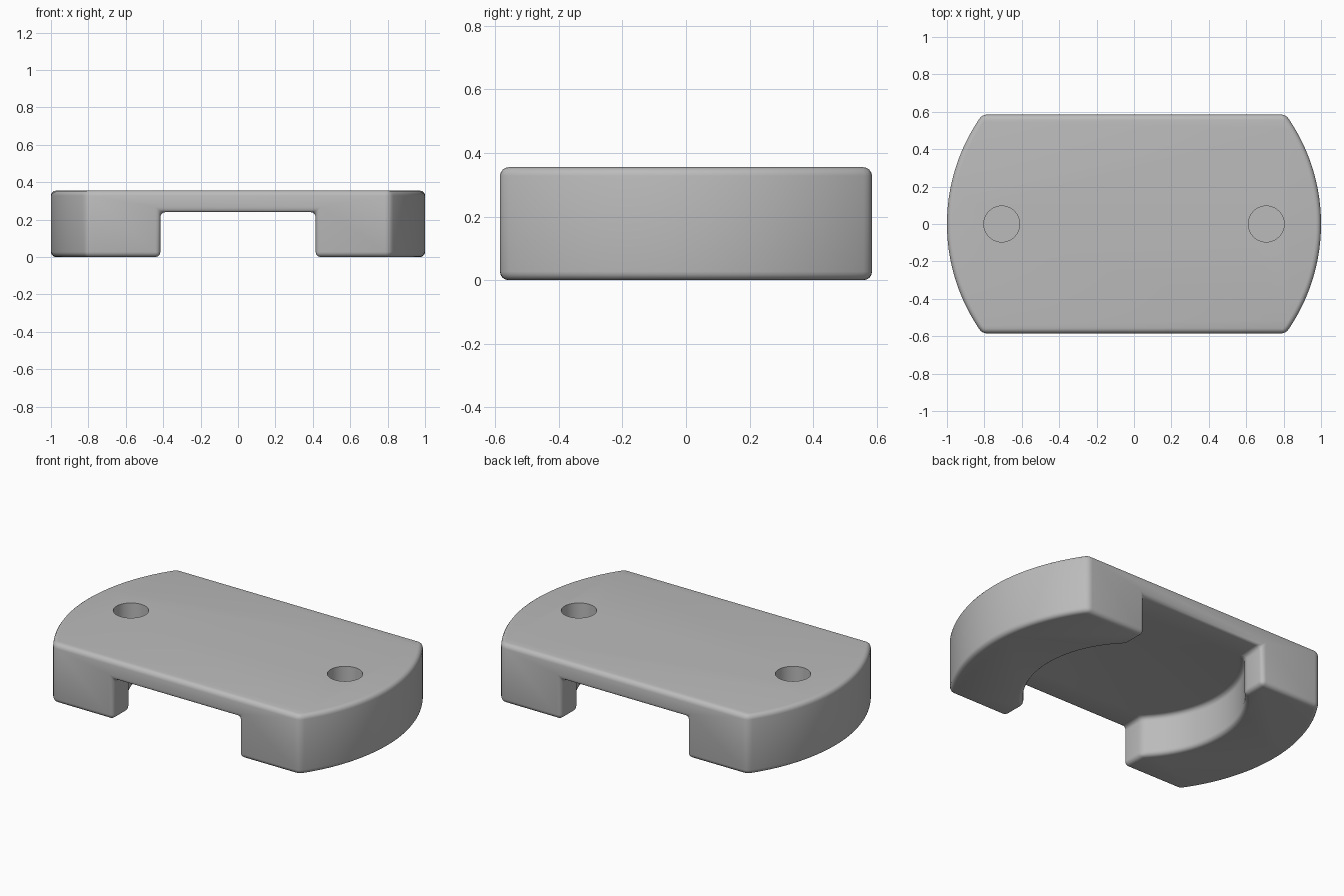
import bpy, bmesh
from math import asin, sin, cos, pi

WIDTH = 0.585      # half depth of the plate
HEIGHT = 0.355
SLOT = 0.415       # half width of the straight channel
RECESS = 0.6       # radius of the round recess
CEILING = 0.24     # underside of the bridge

cube = bpy.data.objects.get("Cube")
if cube:
    bpy.data.objects.remove(cube, do_unlink=True)


def arc(radius, start, end, steps):
    return [(radius * cos(start + (end - start) * i / steps),
             radius * sin(start + (end - start) * i / steps))
            for i in range(steps + 1)]


def prism(name, outline, z0, z1):
    """Extrude a counter-clockwise outline from z0 to z1."""
    bm = bmesh.new()
    base = bm.faces.new([bm.verts.new((x, y, z0)) for x, y in outline])
    top = bmesh.ops.extrude_face_region(bm, geom=[base], use_keep_orig=True)
    bmesh.ops.translate(bm, vec=(0, 0, z1 - z0),
                        verts=[v for v in top["geom"] if isinstance(v, bmesh.types.BMVert)])
    bmesh.ops.recalc_face_normals(bm, faces=bm.faces)
    mesh = bpy.data.meshes.new(name)
    bm.to_mesh(mesh)
    bm.free()
    obj = bpy.data.objects.new(name, mesh)
    bpy.context.collection.objects.link(obj)
    return obj


def apply(obj, mod):
    bpy.context.view_layer.objects.active = obj
    bpy.ops.object.modifier_apply(modifier=mod.name)


def cut(obj, cutter):
    cutter.hide_render = True
    mod = obj.modifiers.new("cut", "BOOLEAN")
    mod.operation = "DIFFERENCE"
    mod.solver = "EXACT"
    mod.object = cutter
    apply(obj, mod)
    bpy.data.objects.remove(cutter, do_unlink=True)


# Plate with straight front and back and round ends
a = asin(WIDTH)
plate = prism("clamp_plate", arc(1, -a, a, 36) + arc(1, pi - a, pi + a, 36), 0, HEIGHT)

# Channel with a round recess under the middle
b = pi / 2 - asin(SLOT / RECESS)
channel = ([(SLOT, -1)] + arc(RECESS, -b, b, 28) + [(SLOT, 1), (-SLOT, 1)]
           + arc(RECESS, pi - b, pi + b, 28) + [(-SLOT, -1)])
cut(plate, prism("channel_cutter", channel, -0.2, CEILING))

# Softened edges
bevel = plate.modifiers.new("soft_edges", "BEVEL")
bevel.width = 0.027
bevel.segments = 4
bevel.limit_method = "ANGLE"
bevel.angle_limit = 0.5
apply(plate, bevel)

# Blind holes in the top
for side in (-1, 1):
    ring = [(x + side * 0.707, y) for x, y in arc(0.096, 0, 2 * pi, 48)[:-1]]
    cut(plate, prism("hole_cutter", ring, 0.12, HEIGHT + 0.1))

# Plain grey finish
grey = bpy.data.materials.new("plain_grey")
grey.use_nodes = True
colour = (0.5, 0.5, 0.5, 1)
grey.diffuse_color = colour
grey.node_tree.nodes["Principled BSDF"].inputs["Base Color"].default_value = colour
plate.data.materials.clear()
plate.data.materials.append(grey)
for face in plate.data.polygons:
    face.material_index = 0

bpy.ops.object.select_all(action="DESELECT")
plate.select_set(True)
bpy.context.view_layer.objects.active = plate
bpy.ops.object.shade_smooth_by_angle(angle=0.6)
